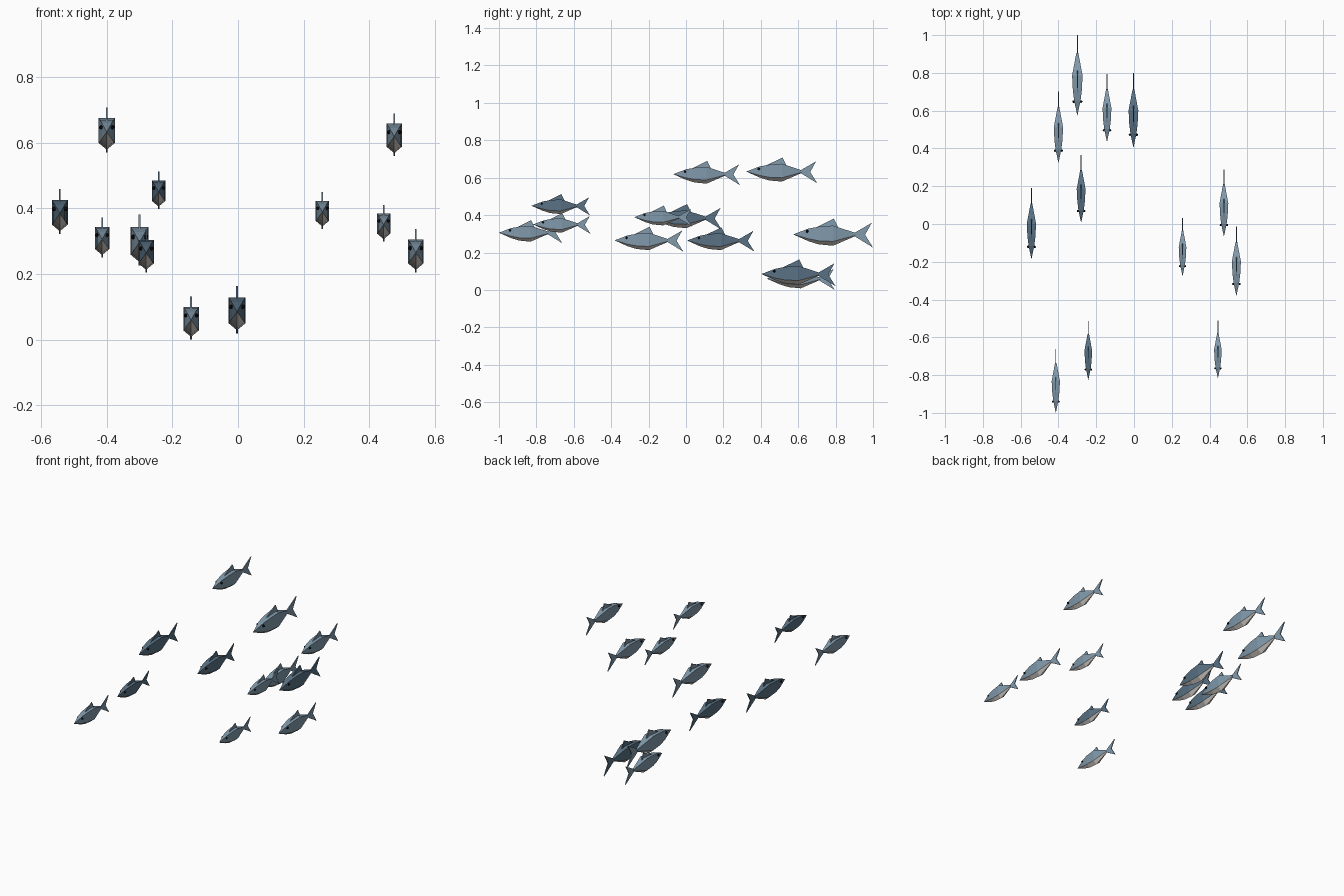
import bpy, bmesh
from mathutils import Vector, Matrix

if "Cube" in bpy.data.objects:
    bpy.data.objects.remove(bpy.data.objects["Cube"])


def material(name, rgb):
    m = bpy.data.materials.new(name)
    m.diffuse_color = (*rgb, 1)
    m.use_nodes = True
    m.node_tree.nodes["Principled BSDF"].inputs["Base Color"].default_value = m.diffuse_color
    return m


LIGHT = material("light_scales", (0.22, 0.32, 0.41))
DARK = material("dark_scales", (0.10, 0.165, 0.23))
BELLY = material("belly", (0.66, 0.62, 0.58))
BLACK = material("eye_black", (0.005, 0.005, 0.005))

# Body sections for a fish one unit long: distance from nose, half width, top, lower corner, keel
RINGS = [(0.19, 0.040, 0.072, -0.055, -0.085),
         (0.32, 0.056, 0.096, -0.080, -0.125),
         (0.50, 0.065, 0.110, -0.088, -0.142),
         (0.78, 0.012, 0.018, -0.012, -0.020)]
# Fin outlines in the side plane: (distance from nose, height)
DORSAL = [(0.26, 0.075), (0.51, 0.198), (0.57, 0.075)]
TAIL = [(0.76, 0.015), (0.985, 0.145), (0.90, -0.005), (1.0, -0.165), (0.76, -0.018)]


def finish(bm, name, mats, place):
    bmesh.ops.recalc_face_normals(bm, faces=bm.faces)
    me = bpy.data.meshes.new(name)
    bm.to_mesh(me)
    bm.free()
    for m in mats:
        me.materials.append(m)
    ob = bpy.data.objects.new(name, me)
    bpy.context.collection.objects.link(ob)
    ob.matrix_world = place
    return ob


# Faceted body: pentagonal sections lofted from the nose to the tail root
def body(name, mat, place):
    bm = bmesh.new()
    nose = bm.verts.new((0, 0, 0))
    loops = []
    for y, w, top, low, keel in RINGS:
        pts = [(-w, top), (w, top), (w, low), (0, keel), (-w, low)]
        loops.append([bm.verts.new((x, y, z)) for x, z in pts])
    for i in range(5):
        j = (i + 1) % 5
        under = 1 if i in (2, 3) else 0
        bm.faces.new((nose, loops[0][i], loops[0][j])).material_index = under
        for a, b in zip(loops, loops[1:]):
            bm.faces.new((a[i], b[i], b[j], a[j])).material_index = under
    bm.faces.new(loops[-1])
    finish(bm, name, (mat, BELLY), place)


# Thin fin plate extruded across the middle plane
def fin(name, outline, mat, place, thick=0.014):
    bm = bmesh.new()
    face = bm.faces.new([bm.verts.new((-thick / 2, y, z)) for y, z in outline])
    new = bmesh.ops.extrude_face_region(bm, geom=[face])["geom"]
    verts = [v for v in new if isinstance(v, bmesh.types.BMVert)]
    bmesh.ops.translate(bm, verts=verts, vec=(thick, 0, 0))
    finish(bm, name, (mat,), place)


# Pair of small bead eyes
def eyes(name, place):
    bm = bmesh.new()
    for side in (-1, 1):
        bmesh.ops.create_icosphere(bm, subdivisions=1, radius=0.019,
                                   matrix=Matrix.Translation((side * 0.046, 0.175, 0.038)))
    finish(bm, name, (BLACK,), place)


# School: x, nose y, axis z, length, colour
SCHOOL = [(-0.30, 0.573, 0.297, 0.427, LIGHT), (-0.40, 0.322, 0.633, 0.380, LIGHT),
          (-0.143, 0.433, 0.060, 0.362, LIGHT), (-0.003, 0.403, 0.085, 0.397, DARK),
          (-0.28, 0.006, 0.264, 0.360, DARK), (-0.543, -0.187, 0.384, 0.378, DARK),
          (0.476, -0.068, 0.619, 0.357, LIGHT), (0.257, -0.277, 0.389, 0.310, LIGHT),
          (0.542, -0.382, 0.265, 0.368, LIGHT), (0.444, -0.818, 0.350, 0.308, LIGHT),
          (-0.242, -0.826, 0.450, 0.313, DARK), (-0.414, -1.0, 0.306, 0.338, LIGHT)]

for n, (x, y, z, size, mat) in enumerate(SCHOOL, 1):
    place = Matrix.Translation((x, y, z)) @ Matrix.Scale(size, 4)
    body(f"fish_body_{n}", mat, place)
    fin(f"dorsal_fin_{n}", DORSAL, mat, place)
    fin(f"tail_fin_{n}", TAIL, mat, place)
    eyes(f"eyes_{n}", place)
